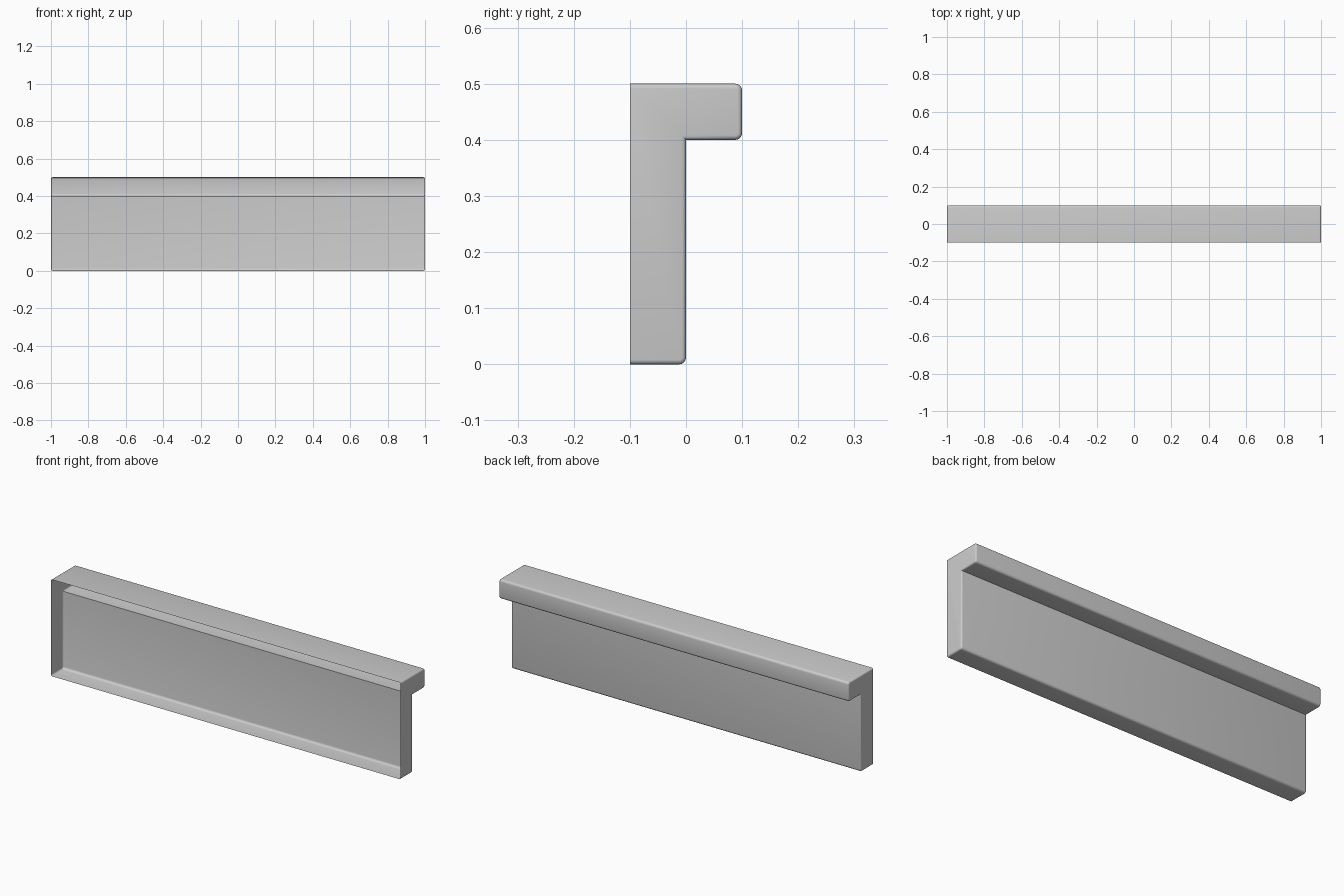
import bpy, bmesh
from math import sin, cos, pi, radians

if "Cube" in bpy.data.objects:
    bpy.data.objects.remove(bpy.data.objects["Cube"])

R_EDGE = 0.012    # rounding of the long edges
R_END = 0.008     # rounding around the end caps
STEPS = 4


def profile(inset):
    """Open hooked cross-section (y, z), shrunk inward by inset."""
    r = R_EDGE - inset

    def corner(cy, cz, start):
        return [(cy + r * cos(start - k / STEPS * pi / 2),
                 cz + r * sin(start - k / STEPS * pi / 2)) for k in range(STEPS + 1)]

    pts = [(-0.1, 0.5 - inset)]
    pts += corner(0.1 - R_EDGE, 0.5 - R_EDGE, pi / 2)
    pts += corner(0.1 - R_EDGE, 0.4 + R_EDGE, 0)
    pts += [(-inset, 0.4 + inset)]
    pts += corner(-R_EDGE, R_EDGE, 0)
    pts += [(-0.1, inset)]
    return pts


# Stations along x: rounded left end, straight run, rounded right end
arc = [k / STEPS * pi / 2 for k in range(STEPS + 1)]
half = [(1 - R_END * (1 - cos(a)), R_END * (1 - sin(a))) for a in arc]
stations = [(-x, i) for x, i in half] + [(x, i) for x, i in reversed(half)]

# Thin shell, open at the front
bm = bmesh.new()
rings = [[bm.verts.new((x, y, z)) for y, z in profile(i)] for x, i in stations]
for a, b in zip(rings, rings[1:]):
    for k in range(len(a) - 1):
        bm.faces.new((a[k], a[k + 1], b[k + 1], b[k]))

# End caps
bm.faces.new(rings[0][::-1])
bm.faces.new(rings[-1])

# Face everything outward: the top strip must point up
bm.normal_update()
bmesh.ops.recalc_face_normals(bm, faces=bm.faces[:])
bm.normal_update()
top = max(bm.faces, key=lambda f: f.calc_center_median().z)
if top.normal.z < 0:
    bmesh.ops.reverse_faces(bm, faces=bm.faces[:])

mesh = bpy.data.meshes.new("ledge_panel")
bm.to_mesh(mesh)
bm.free()
panel = bpy.data.objects.new("ledge_panel", mesh)
bpy.context.collection.objects.link(panel)
bpy.context.view_layer.objects.active = panel
panel.select_set(True)
bpy.ops.object.shade_smooth_by_angle(angle=radians(30))
